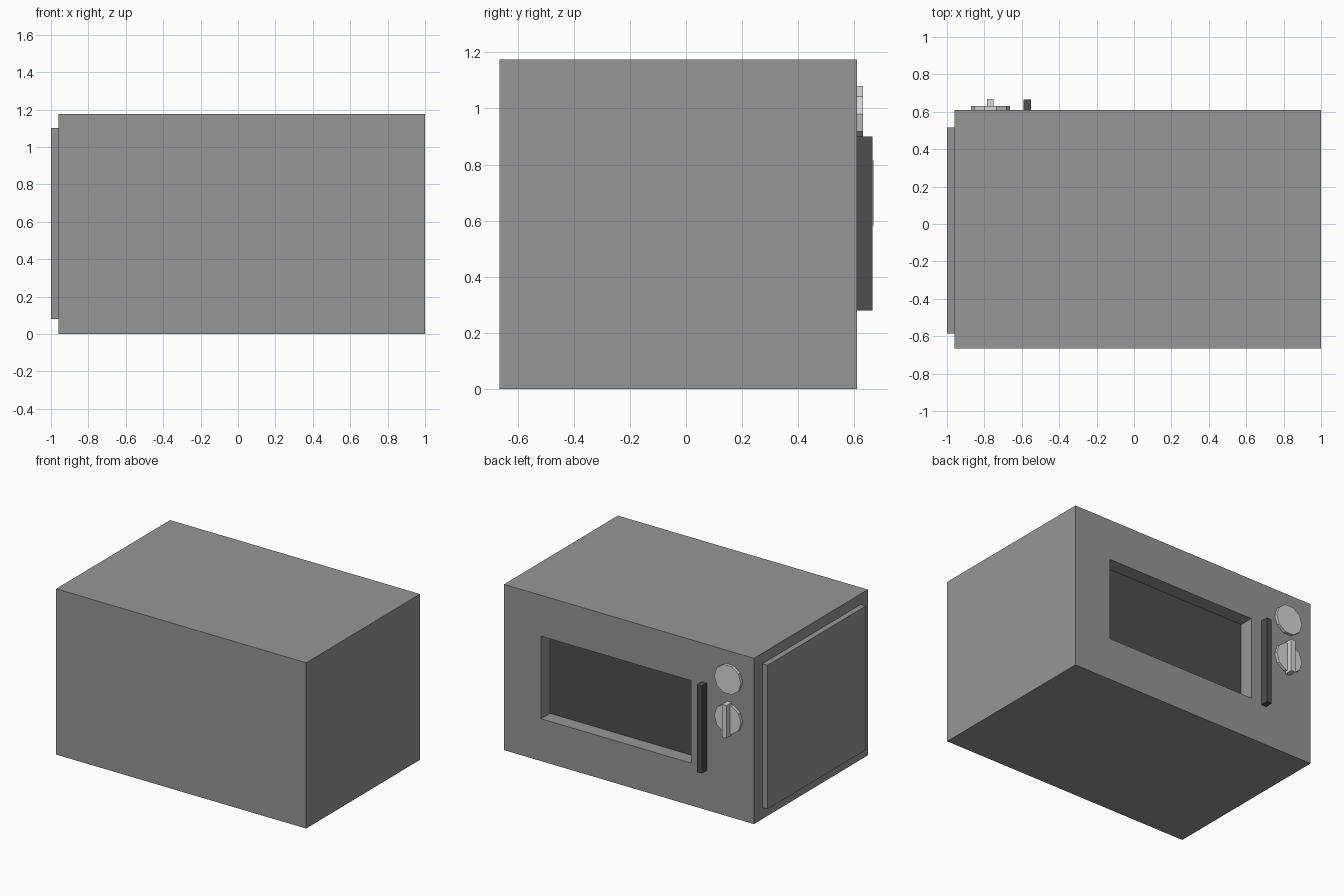
import bpy, bmesh, math
from mathutils import Matrix

if "Cube" in bpy.data.objects:
    bpy.data.objects.remove(bpy.data.objects["Cube"])


def material(name, v):
    m = bpy.data.materials.new(name)
    m.diffuse_color = (v, v, v, 1)
    m.use_nodes = True
    m.node_tree.nodes["Principled BSDF"].inputs["Base Color"].default_value = m.diffuse_color
    return m


GREY = material("casing grey", 0.305)
DARK = material("dark grey", 0.077)
LIGHT = material("light grey", 0.68)


def finish(name, bm, *mats):
    bmesh.ops.recalc_face_normals(bm, faces=bm.faces)
    me = bpy.data.meshes.new(name)
    bm.to_mesh(me)
    bm.free()
    for m in mats:
        me.materials.append(m)
    ob = bpy.data.objects.new(name, me)
    bpy.context.collection.objects.link(ob)
    return ob


def box_bm(x, y, z):
    bm = bmesh.new()
    bmesh.ops.create_cube(bm, size=1)
    for v in bm.verts:
        v.co = [lim[0] if c < 0 else lim[1] for c, lim in zip(v.co, (x, y, z))]
    return bm


def box(name, x, y, z, mat):
    return finish(name, box_bm(x, y, z), mat)


# Casing with the recessed dark window cut into its door side (+y)
bm = box_bm((-0.96, 1.0), (-0.665, 0.61), (0, 1.175))
bm.normal_update()
door = max(bm.faces, key=lambda f: f.normal.y)
bmesh.ops.inset_individual(bm, faces=[door], thickness=0.1)
for v in door.verts:
    v.co.x = 0.71 if v.co.x > 0 else -0.466
    v.co.z = 0.885 if v.co.z > 0.6 else 0.30
pane = bmesh.ops.extrude_discrete_faces(bm, faces=[door])["faces"][0]
for v in pane.verts:
    v.co.y -= 0.10
pane.material_index = 1
finish("casing", bm, GREY, DARK)

# Raised panel on the side
box("side_panel", (-1.0, -0.96), (-0.585, 0.515), (0.08, 1.10), GREY)

# Door handle
box("door_handle", (-0.59, -0.55), (0.61, 0.665), (0.28, 0.90), DARK)

# Ten-sided dials
for name, z in (("upper_dial", 0.98), ("lower_dial", 0.70)):
    bm = bmesh.new()
    bmesh.ops.create_circle(bm, cap_ends=True, segments=10, radius=0.105,
                            matrix=Matrix.Rotation(math.pi / 2, 4, 'X') @ Matrix.Rotation(math.pi / 2, 4, 'Z'))
    # put a corner exactly on the x axis
    for i, v in enumerate(list(bm.verts)):
        a = i * math.tau / 10
        v.co = (-0.767 + 0.105 * math.cos(a), 0.61, z + 0.105 * math.sin(a))
    front = bmesh.ops.extrude_face_region(bm, geom=list(bm.faces))["geom"]
    for g in front:
        if isinstance(g, bmesh.types.BMVert):
            g.co.y = 0.63
    finish(name, bm, LIGHT)

# Grip bar on the lower dial
box("dial_grip", (-0.785, -0.75), (0.61, 0.668), (0.583, 0.815), LIGHT)
